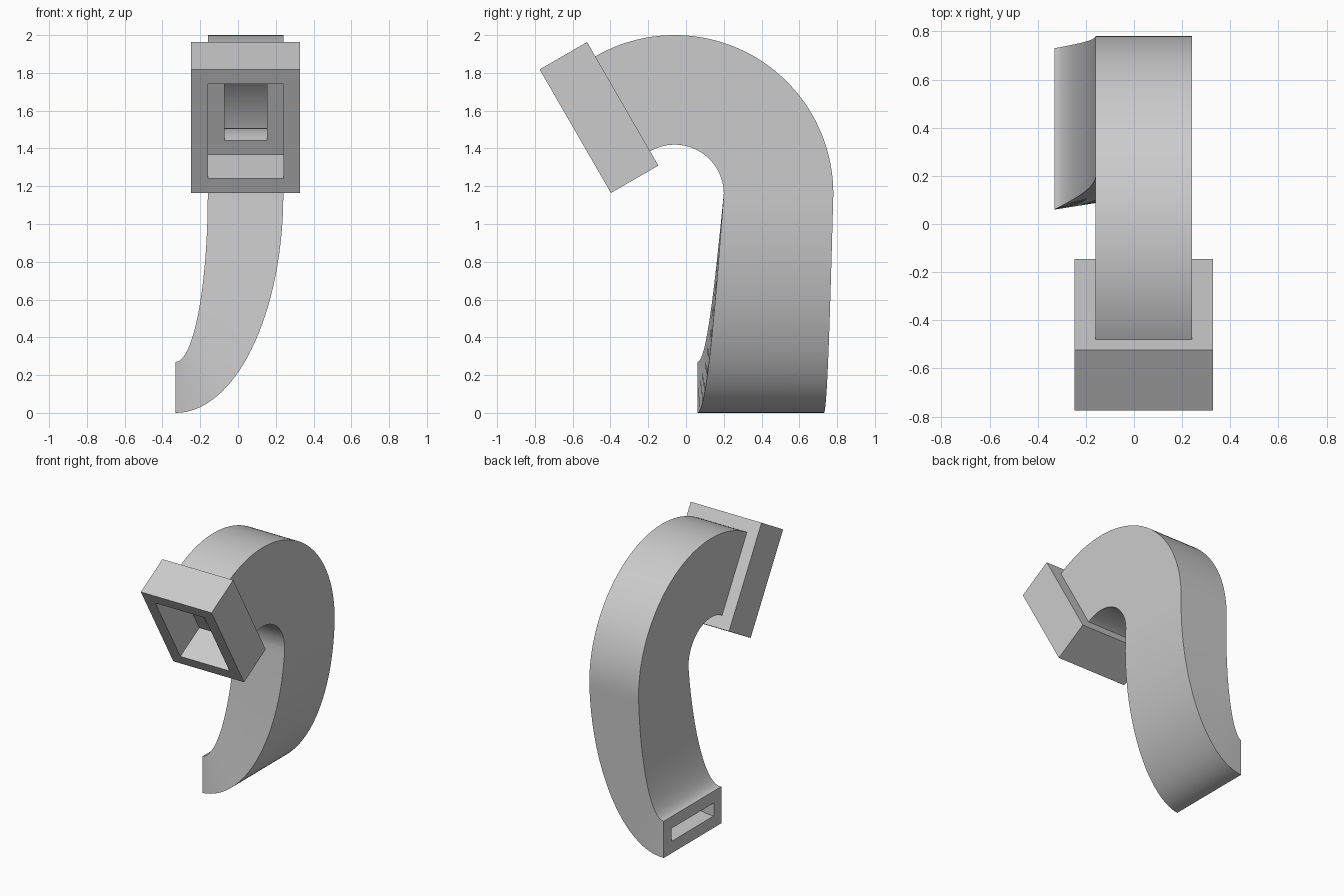
import bpy
import bmesh
from math import sin, cos, pi, radians

if "Cube" in bpy.data.objects:
    bpy.data.objects.remove(bpy.data.objects["Cube"], do_unlink=True)

WALL = 0.0875                    # wall thickness of duct and collar
X0, X1 = -0.16, 0.24             # duct sides
R_IN, R_OUT = 0.26, 0.84         # bend radii
CY, CZ = -0.06, 1.16             # bend centre
BEND = radians(120)
END_X, END_Z = -0.33, 0.27       # outlet plane and its height

grey = bpy.data.materials.new("plain_grey")
grey.use_nodes = True
colour = (0.6, 0.6, 0.6, 1)
grey.diffuse_color = colour
grey.node_tree.nodes["Principled BSDF"].inputs["Base Color"].default_value = colour


def bend_ring(angle, inset, forward=0):
    """Rectangular section of the bend, optionally pushed past its end."""
    def corner(x, r):
        return (x, CY + r * cos(angle) - forward * sin(angle),
                CZ + r * sin(angle) + forward * cos(angle))
    a, b = X0 + inset, X1 - inset
    lo, hi = R_IN + inset, R_OUT - inset
    return [corner(a, lo), corner(b, lo), corner(b, hi), corner(a, hi)]


def leg_ring(t, inset):
    """Section of the leg, swept along two quarter ellipses, widening in y."""
    def corner(rx, rz, y):
        return (END_X + rx * cos(t * pi / 2), y, CZ - rz * sin(t * pi / 2))
    near = (X0 - END_X + inset, CZ - END_Z + inset)
    far = (X1 - END_X - inset, CZ - inset)
    front = CY + R_IN - 0.14 * t + inset
    back = CY + R_OUT - 0.05 * t - inset
    return [corner(*near, front), corner(*far, front),
            corner(*far, back), corner(*near, back)]


def closed_loft(name, rings):
    """Join rings in order, and the last one back to the first."""
    bm = bmesh.new()
    loops = [[bm.verts.new(p) for p in ring] for ring in rings]
    for a, b in zip(loops, loops[1:] + loops[:1]):
        for i in range(4):
            j = (i + 1) % 4
            bm.faces.new((a[i], a[j], b[j], b[i]))
    bmesh.ops.recalc_face_normals(bm, faces=bm.faces)
    mesh = bpy.data.meshes.new(name)
    bm.to_mesh(mesh)
    bm.free()
    mesh.materials.append(grey)
    obj = bpy.data.objects.new(name, mesh)
    bpy.context.collection.objects.link(obj)
    bpy.ops.object.select_all(action='DESELECT')
    obj.select_set(True)
    bpy.context.view_layer.objects.active = obj
    bpy.ops.object.shade_smooth_by_angle(angle=radians(30))
    return obj


def duct_rings(inset):
    """Outlet to inlet: leg, bend, then a short stub inside the collar."""
    leg = [leg_ring(1 - i / 32, inset) for i in range(32)]
    bend = [bend_ring(BEND * i / 48, inset) for i in range(49)]
    return leg + bend + [bend_ring(BEND, inset, 0.036)]


# Hollow curved duct: outer skin, then the bore back to the outlet
closed_loft("curved_duct", duct_rings(0) + duct_rings(WALL)[::-1])

# Rectangular collar around the inlet
DEPTH = 0.29
closed_loft("inlet_collar", [
    bend_ring(BEND, -WALL), bend_ring(BEND, -WALL, DEPTH),
    bend_ring(BEND, 0, DEPTH), bend_ring(BEND, 0)])
